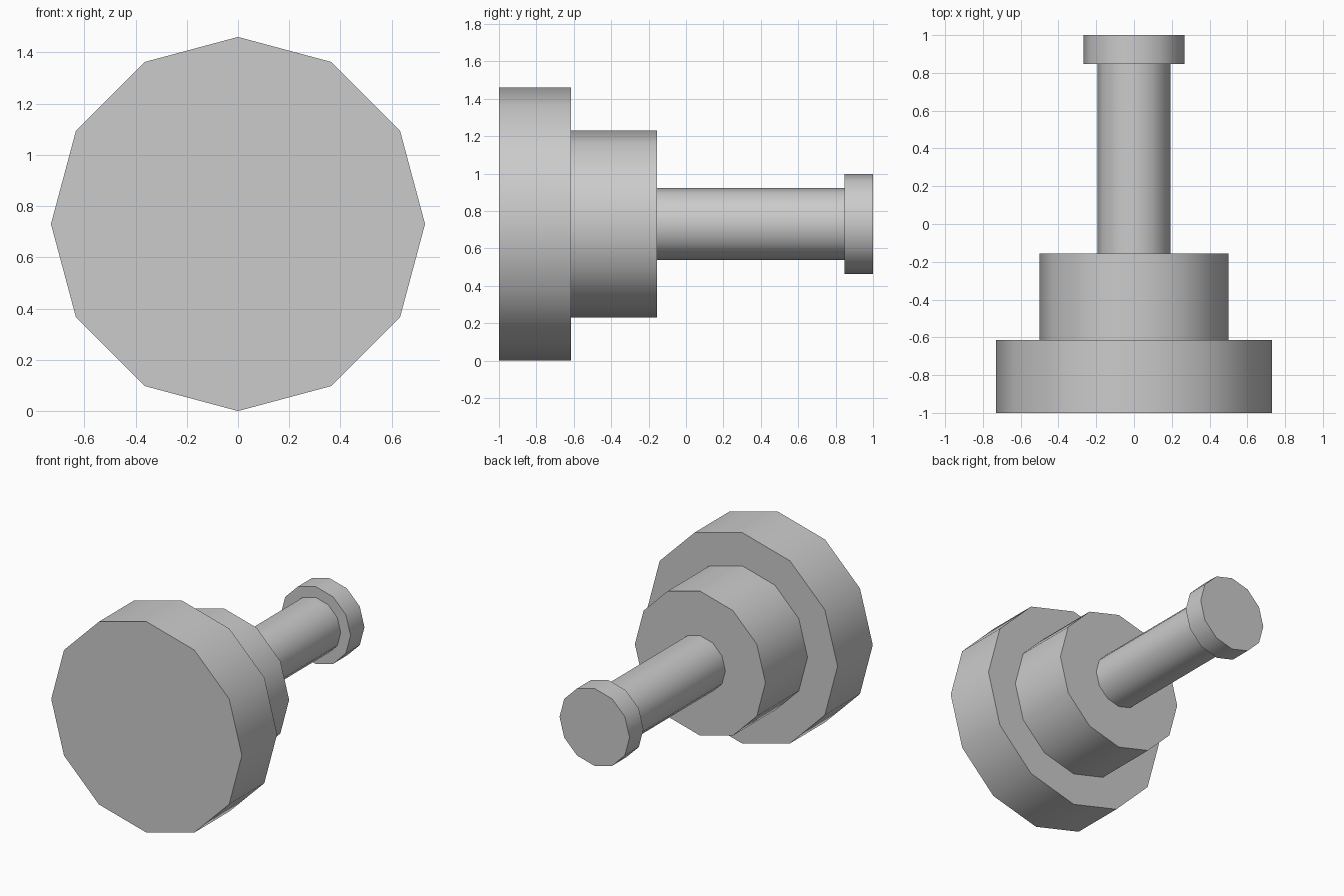
import bpy
import math

cube = bpy.data.objects.get("Cube")
if cube:
    bpy.data.objects.remove(cube, do_unlink=True)

SIDES = 12
AXIS_Z = 0.73

# Single plain grey
grey = bpy.data.materials.new("plain_grey")
grey.use_nodes = True
colour = (0.6, 0.6, 0.6, 1)
grey.diffuse_color = colour
grey.node_tree.nodes["Principled BSDF"].inputs["Base Color"].default_value = colour


def disc(name, radius, y_front, y_back):
    """Twelve-sided cylinder along y, with corners on the x and z axes."""
    bpy.ops.mesh.primitive_cylinder_add(
        vertices=SIDES, radius=radius, depth=y_back - y_front,
        location=(0, (y_front + y_back) / 2, AXIS_Z),
        rotation=(math.pi / 2, 0, 0))
    obj = bpy.context.object
    obj.name = name
    obj.data.materials.append(grey)
    # Smooth around the rim, sharp at the caps
    bpy.ops.object.shade_smooth_by_angle(angle=math.radians(40))
    return obj


# Wide front plate, stepped collar, slim shaft and end cap
disc("front_plate", 0.73, -1.0, -0.615)
disc("collar", 0.5, -0.615, -0.155)
disc("shaft", 0.193, -0.155, 0.848)
disc("end_cap", 0.268, 0.848, 1.0)
